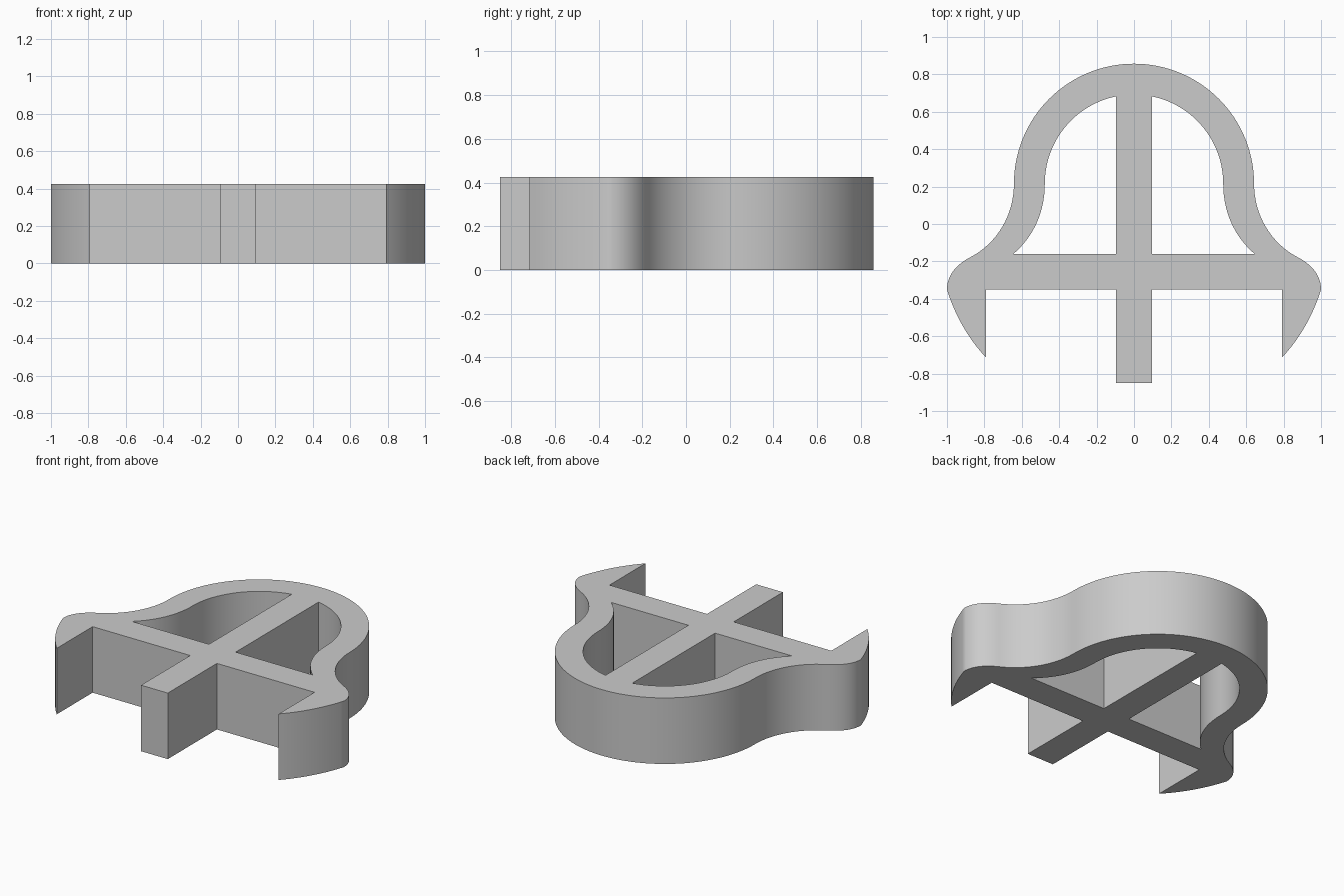
import bpy, bmesh
from math import sin, cos, asin, pi, radians
from mathutils import Vector
from mathutils.geometry import interpolate_bezier

cube = bpy.data.objects.get("Cube")
if cube:
    bpy.data.objects.remove(cube, do_unlink=True)

HEIGHT = 0.425
ARC_Y = 0.215      # centre height of the dome arcs
STEM = 0.095       # half width of the stem
BAR_TOP, BAR_BOTTOM = -0.16, -0.35


def dome(radius, start, steps=32):
    """Quarter arc from near the top round to the +x side."""
    angles = [start + (pi / 2 - start) * i / steps for i in range(steps + 1)]
    return [(radius * sin(a), ARC_Y + radius * cos(a)) for a in angles]


def bend(a, b, c, d, steps=16):
    """Bezier points after the start point."""
    pts = interpolate_bezier(*[Vector((*p, 0)) for p in (a, b, c, d)], steps + 1)
    return [(p.x, p.y) for p in pts[1:]]


def mirrored(points):
    return [(-x, y) for x, y in reversed(points)]


# Outer edge, right half: dome, flared neck, rounded shoulder, pointed wing, stem
half = dome(0.642, 0)
half += bend(half[-1], (0.642, 0.05), (0.73, -0.10), (0.87, -0.175))
half += bend(half[-1], (0.95, -0.215), (1.0, -0.275), (1.0, -0.35))
half += bend(half[-1], (0.96, -0.48), (0.89, -0.61), (0.79, -0.715))
half += [(0.79, BAR_BOTTOM), (STEM, BAR_BOTTOM), (STEM, -0.85)]
outer = half + mirrored(half[1:])

# Window between dome, stem and crossbar
window = dome(0.477, asin(STEM / 0.477))
window += bend(window[-1], (0.477, 0.06), (0.54, -0.07), (0.645, BAR_TOP))
window += [(STEM, BAR_TOP)]

# Filled and extruded profile
curve = bpy.data.curves.new("frame_profile", 'CURVE')
curve.dimensions = '2D'
curve.fill_mode = 'BOTH'
curve.extrude = HEIGHT / 2
for loop in (outer, window, mirrored(window)):
    spline = curve.splines.new('POLY')
    spline.points.add(len(loop) - 1)
    for point, (x, y) in zip(spline.points, loop):
        point.co = (x, y, 0, 1)
    spline.use_cyclic_u = True
profile = bpy.data.objects.new("frame_profile", curve)
bpy.context.collection.objects.link(profile)
bpy.context.view_layer.update()
graph = bpy.context.evaluated_depsgraph_get()
mesh = bpy.data.meshes.new_from_object(profile.evaluated_get(graph))
bpy.data.objects.remove(profile, do_unlink=True)

# Weld the caps to the walls and stand the frame on the floor
bm = bmesh.new()
bm.from_mesh(mesh)
bmesh.ops.remove_doubles(bm, verts=bm.verts, dist=0.0002)
bmesh.ops.translate(bm, verts=bm.verts, vec=(0, 0, HEIGHT / 2))
bmesh.ops.recalc_face_normals(bm, faces=bm.faces)
bm.to_mesh(mesh)
bm.free()

grey = bpy.data.materials.new("plain_grey")
grey.use_nodes = True
color = (0.6, 0.6, 0.6, 1)
grey.diffuse_color = color
grey.node_tree.nodes["Principled BSDF"].inputs["Base Color"].default_value = color
mesh.materials.clear()
mesh.materials.append(grey)

frame = bpy.data.objects.new("arched_frame", mesh)
bpy.context.collection.objects.link(frame)
bpy.ops.object.select_all(action='DESELECT')
frame.select_set(True)
bpy.context.view_layer.objects.active = frame
bpy.ops.object.shade_smooth_by_angle(angle=radians(30))
